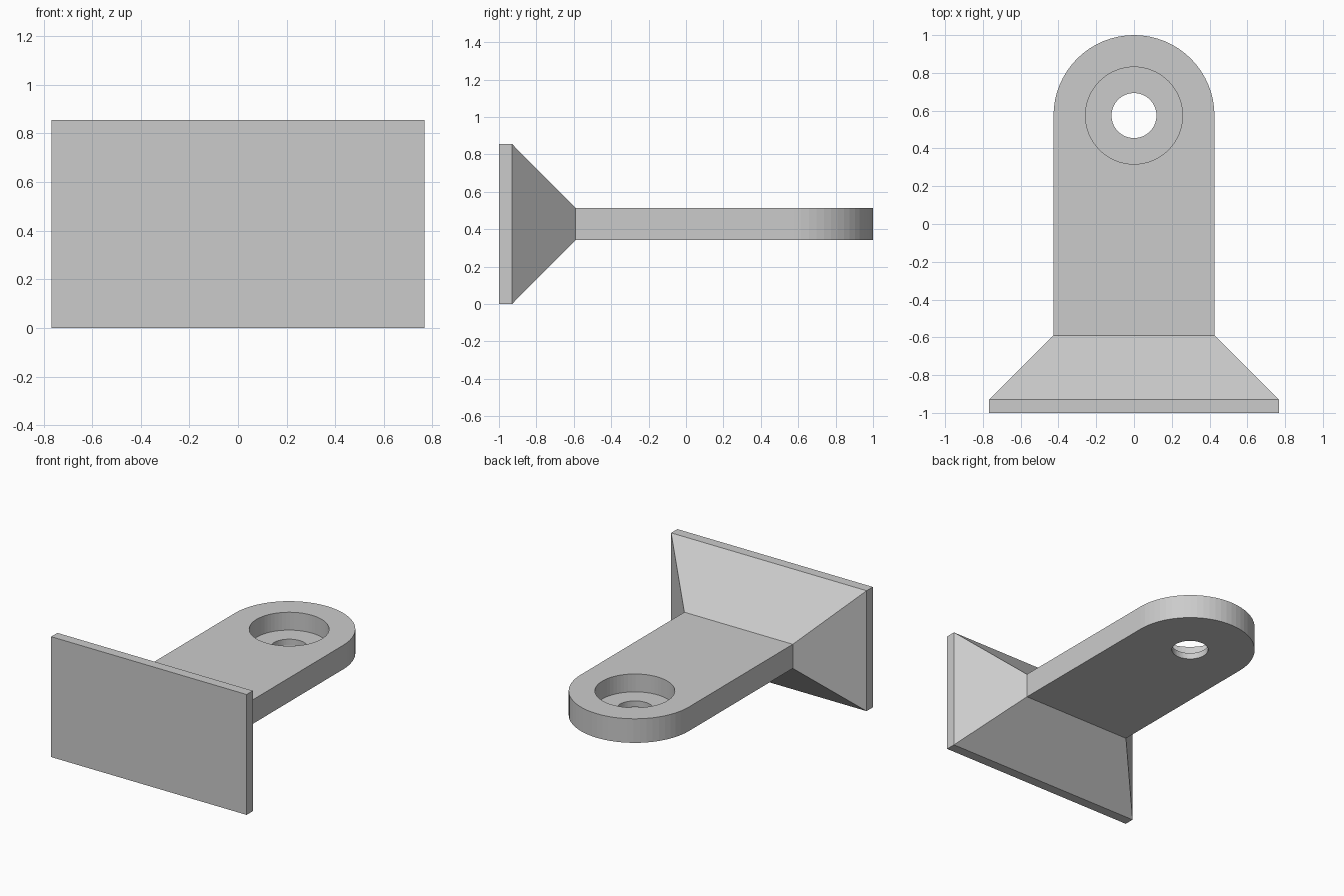
import bpy, bmesh, math

if "Cube" in bpy.data.objects:
    bpy.data.objects.remove(bpy.data.objects["Cube"])

MID_Z = 0.4275           # height of the arm's centre plane
ARM_R, ARM_H = 0.426, 0.0855
ROOT_Y, EYE_Y = -0.59, 0.574
TOP_Z, LOW_Z = MID_Z + ARM_H, MID_Z - ARM_H

grey = bpy.data.materials.new("plain_grey")
grey.use_nodes = True
colour = (0.6, 0.6, 0.6, 1)
grey.diffuse_color = colour
grey.node_tree.nodes["Principled BSDF"].inputs["Base Color"].default_value = colour


def add_object(name, bm):
    bmesh.ops.recalc_face_normals(bm, faces=bm.faces)
    mesh = bpy.data.meshes.new(name)
    bm.to_mesh(mesh)
    bm.free()
    mesh.materials.append(grey)
    obj = bpy.data.objects.new(name, mesh)
    bpy.context.collection.objects.link(obj)
    return obj


def loft(name, rings):
    """Closed solid through rings of points with equal counts."""
    bm = bmesh.new()
    loops = [[bm.verts.new(p) for p in ring] for ring in rings]
    n = len(loops[0])
    for a, b in zip(loops, loops[1:]):
        for i in range(n):
            j = (i + 1) % n
            bm.faces.new((a[i], a[j], b[j], b[i]))
    bm.faces.new(loops[0])
    bm.faces.new(loops[-1])
    return add_object(name, bm)


def rectangle(y, half_w, half_h):
    return [(sx * half_w, y, MID_Z + sz * half_h)
            for sx, sz in ((-1, -1), (1, -1), (1, 1), (-1, 1))]


def circle(radius, z, segments=64):
    return [(radius * math.cos(math.tau * i / segments),
             EYE_Y + radius * math.sin(math.tau * i / segments), z)
            for i in range(segments)]


# Mounting plate and the flare that narrows to the arm
plate, plate_back = (rectangle(y, 0.768, MID_Z) for y in (-1, -0.93))
loft("mounting_plate", [plate, plate_back])
loft("flared_neck", [plate_back, rectangle(ROOT_Y, ARM_R, ARM_H)])

# Flat arm with a rounded end
STEPS = 32
outline = [(ARM_R, ROOT_Y)]
outline += [(ARM_R * math.cos(math.pi * i / STEPS),
             EYE_Y + ARM_R * math.sin(math.pi * i / STEPS))
            for i in range(STEPS + 1)]
outline.append((-ARM_R, ROOT_Y))
arm = loft("eyelet_arm", [[(x, y, z) for x, y in outline] for z in (LOW_Z, TOP_Z)])

# Stepped hole: wide recess from above, narrow hole right through
FLOOR_Z = TOP_Z - 0.127
cutter = loft("hole_cutter", [
    circle(0.119, LOW_Z - 0.1), circle(0.119, FLOOR_Z),
    circle(0.257, FLOOR_Z), circle(0.257, TOP_Z + 0.1)])
cutter.hide_render = True
cut = arm.modifiers.new("stepped_hole", 'BOOLEAN')
cut.operation = 'DIFFERENCE'
cut.solver = 'EXACT'
cut.object = cutter
bpy.context.view_layer.objects.active = arm
bpy.ops.object.modifier_apply(modifier=cut.name)
bpy.data.objects.remove(cutter)
